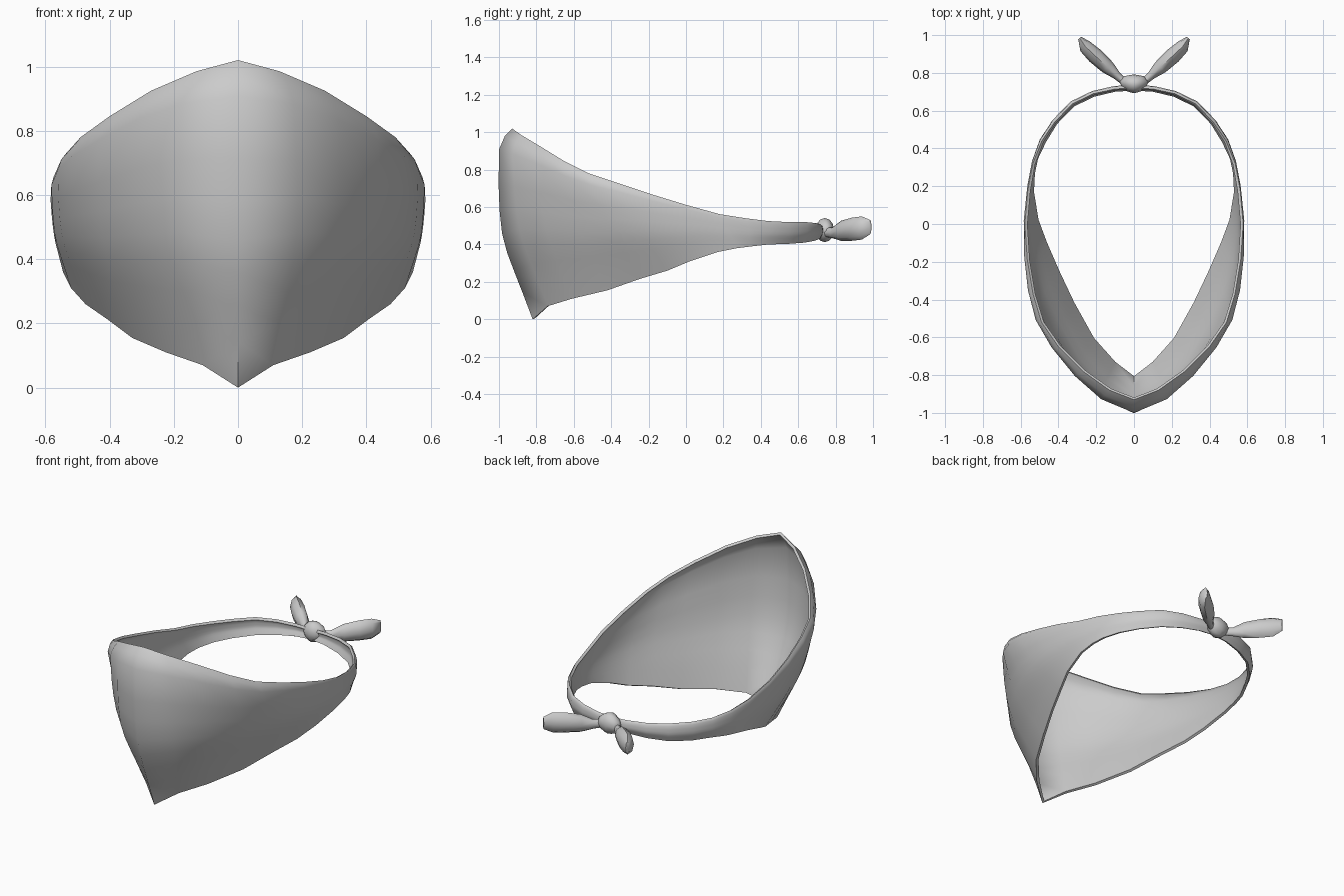
import bpy, bmesh, math
from mathutils import Vector

if "Cube" in bpy.data.objects:
    bpy.data.objects.remove(bpy.data.objects["Cube"])


def finish(name, bm, mirror=True, thickness=0.0, angle=40):
    bm.normal_update()
    mesh = bpy.data.meshes.new(name)
    bm.to_mesh(mesh)
    bm.free()
    ob = bpy.data.objects.new(name, mesh)
    bpy.context.collection.objects.link(ob)
    if mirror:
        m = ob.modifiers.new("mirror", 'MIRROR')
        m.use_clip = True
    if thickness:
        s = ob.modifiers.new("cloth", 'SOLIDIFY')
        s.thickness = thickness
        s.offset = -1
    bpy.ops.object.select_all(action='DESELECT')
    ob.select_set(True)
    bpy.context.view_layer.objects.active = ob
    bpy.ops.object.convert(target='MESH')
    bpy.ops.object.shade_smooth_by_angle(angle=math.radians(angle))
    return ob


# Cloth: top and bottom hems from front centre round to the back
top = [(0, -.93, 1.02), (.13, -.88, .985), (.27, -.78, .925), (.40, -.65, .845),
       (.49, -.52, .78), (.535, -.37, .73), (.565, -.19, .67), (.578, 0, .612),
       (.562, .18, .562), (.536, .32, .54), (.488, .44, .525), (.42, .54, .52),
       (.325, .637, .52), (.215, .69, .515), (.10, .715, .51), (0, .72, .505)]
bottom = [(0, -.82, 0), (.11, -.74, .07), (.225, -.61, .11), (.33, -.42, .155),
          (.41, -.25, .215), (.475, -.10, .26), (.52, .02, .31), (.545, .17, .36),
          (.54, .27, .38), (.523, .35, .39), (.48, .44, .40), (.418, .54, .403),
          (.325, .635, .41), (.215, .688, .42), (.10, .715, .43), (0, .72, .435)]
bulge = [.114, .108, .09, .073, .06, .048, .03, .013] + [.009] * 2 + [.016] * 6
rows = [(0, 0), (.04, .38), (.11, .72), (.3, .92), (.43, 1), (.55, 1),
        (.65, .86), (.75, .62), (.86, .34), (1, 0)]

bm = bmesh.new()
n = len(top)
mids = [(Vector(a) + Vector(b)) / 2 for a, b in zip(top, bottom)]
grid = []
for i in range(n):
    tan = mids[min(i + 1, n - 1)] - mids[max(i - 1, 0)]
    out = Vector((tan.y, -tan.x, 0)).normalized()
    if i in (0, n - 1):
        out = Vector((0, -1 if i == 0 else 1, 0))
    grid.append([bm.verts.new(Vector(top[i]).lerp(Vector(bottom[i]), t) + out * bulge[i] * w)
                 for t, w in rows])
for a, b in zip(grid, grid[1:]):
    for r in range(len(rows) - 1):
        bm.faces.new((a[r], a[r + 1], b[r + 1], b[r]))
finish("bandana_cloth", bm, thickness=0.016, angle=75)

# Knot: pinched lump at the back, flaring towards the tails
bm = bmesh.new()
bmesh.ops.create_uvsphere(bm, u_segments=10, v_segments=6, radius=1)
for v in bm.verts:
    pinch = 1 - .2 * abs(v.co.x)
    v.co = Vector((v.co.x * (.075 + .02 * v.co.y), .742 + v.co.y * .05,
                   .477 + v.co.z * .065 * pinch))
finish("knot", bm, mirror=False, angle=60)

# Tails: flattened leaf-shaped ends, sections are x, y, z, half width, half height
sections = [(.05, .75, .465, .018, .025), (.09, .785, .463, .022, .03),
            (.14, .83, .473, .038, .054), (.205, .89, .482, .043, .062),
            (.258, .94, .488, .036, .062), (.288, .985, .493, .010, .038)]
bm = bmesh.new()
side = Vector((.72, -.69, 0))
rings = []
for x, y, z, w, h in sections:
    rings.append([bm.verts.new(Vector((x, y, z)) + side * w * math.cos(a)
                               + Vector((0, 0, h * math.sin(a))))
                  for a in (k * math.tau / 8 for k in range(8))])
for a, b in zip(rings, rings[1:]):
    for k in range(8):
        j = (k + 1) % 8
        bm.faces.new((a[k], a[j], b[j], b[k]))
bm.faces.new(rings[0][::-1])
bm.faces.new(rings[-1])
bmesh.ops.recalc_face_normals(bm, faces=bm.faces)
finish("knot_tails", bm, angle=60)
